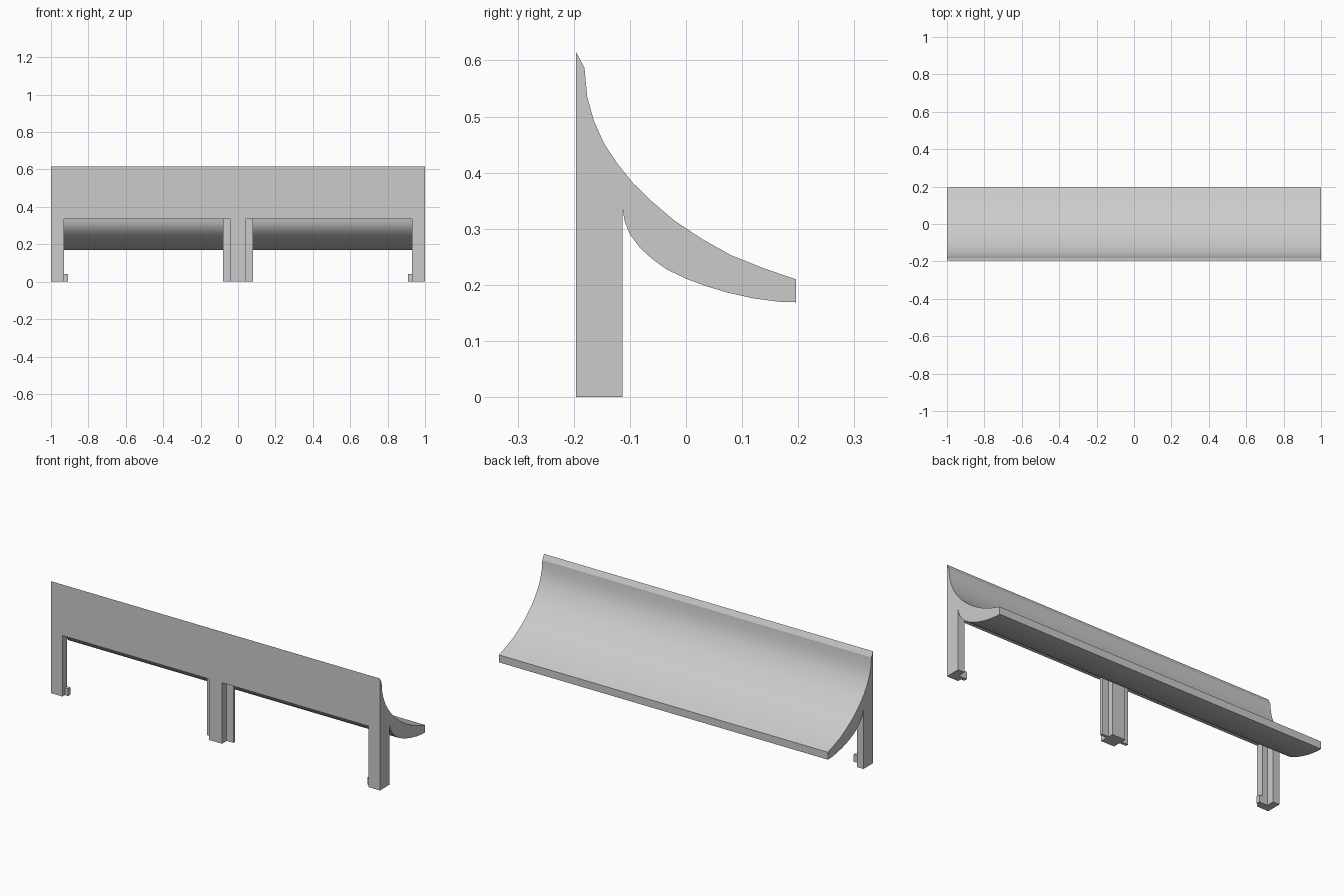
import bpy, bmesh, math

cube = bpy.data.objects.get("Cube")
if cube:
    bpy.data.objects.remove(cube)

grey = bpy.data.materials.new("light grey")
grey.use_nodes = True
COLOUR = (0.6, 0.6, 0.6, 1)
grey.diffuse_color = COLOUR
grey.node_tree.nodes["Principled BSDF"].inputs["Base Color"].default_value = COLOUR

FRONT, BACK, REBATE = -0.196, -0.113, -0.155
OPENING = 0.335


def extrude(name, outline, offset):
    """Extrude a closed outline of 3D points along an offset vector."""
    bm = bmesh.new()
    face = bm.faces.new([bm.verts.new(p) for p in outline])
    new = bmesh.ops.extrude_face_region(bm, geom=[face])["geom"]
    bmesh.ops.translate(bm, vec=offset,
                        verts=[v for v in new if isinstance(v, bmesh.types.BMVert)])
    bmesh.ops.recalc_face_normals(bm, faces=bm.faces)
    mesh = bpy.data.meshes.new(name)
    bm.to_mesh(mesh)
    bm.free()
    mesh.materials.append(grey)
    obj = bpy.data.objects.new(name, mesh)
    bpy.context.collection.objects.link(obj)
    return obj


def post(name, plan, height):
    return extrude(name, [(x, y, 0) for x, y in plan], (0, 0, height))


# Front panel and curved shelf as one swept section
upper = [(FRONT, 0.615), (-0.181, 0.587), (-0.176, 0.535), (-0.164, 0.492),
         (-0.146, 0.452), (-0.123, 0.417), (-0.095, 0.382), (-0.06, 0.348),
         (-0.02, 0.314), (0.03, 0.281), (0.08, 0.253), (0.14, 0.229), (0.196, 0.21)]
lower = [(0.196, 0.169), (0.165, 0.17), (0.12, 0.176), (0.075, 0.186),
         (0.035, 0.198), (0, 0.211), (-0.035, 0.228), (-0.06, 0.246),
         (-0.082, 0.266), (-0.1, 0.29), (-0.109, 0.312), (BACK, OPENING)]
section = upper + lower + [(FRONT, OPENING)]
shelf = extrude("curved_shelf", [(-1, y, z) for y, z in section], (2, 0, 0))
bpy.context.view_layer.objects.active = shelf
shelf.select_set(True)
bpy.ops.object.shade_smooth_by_angle(angle=math.radians(20))
shelf.select_set(False)

# Rebated end legs, each with a small tab at the foot
for side, s in (("left", 1), ("right", -1)):
    plan = [(1, FRONT), (0.93, FRONT), (0.93, REBATE), (0.96, REBATE),
            (0.96, BACK), (1, BACK)]
    post(side + "_end_leg", [(s * x, y) for x, y in plan], OPENING)
    tab = [(0.93, -0.175), (0.91, -0.175), (0.91, REBATE), (0.93, REBATE)]
    post(side + "_foot_tab", [(s * x, y) for x, y in tab], 0.04)

# Centre post: square core with a thin flange on both sides
half = [(0.04, FRONT), (0.04, REBATE), (0.08, REBATE),
        (0.08, -0.14), (0.04, -0.14), (0.04, BACK)]
post("centre_post", half + [(-x, y) for x, y in reversed(half)], OPENING)
